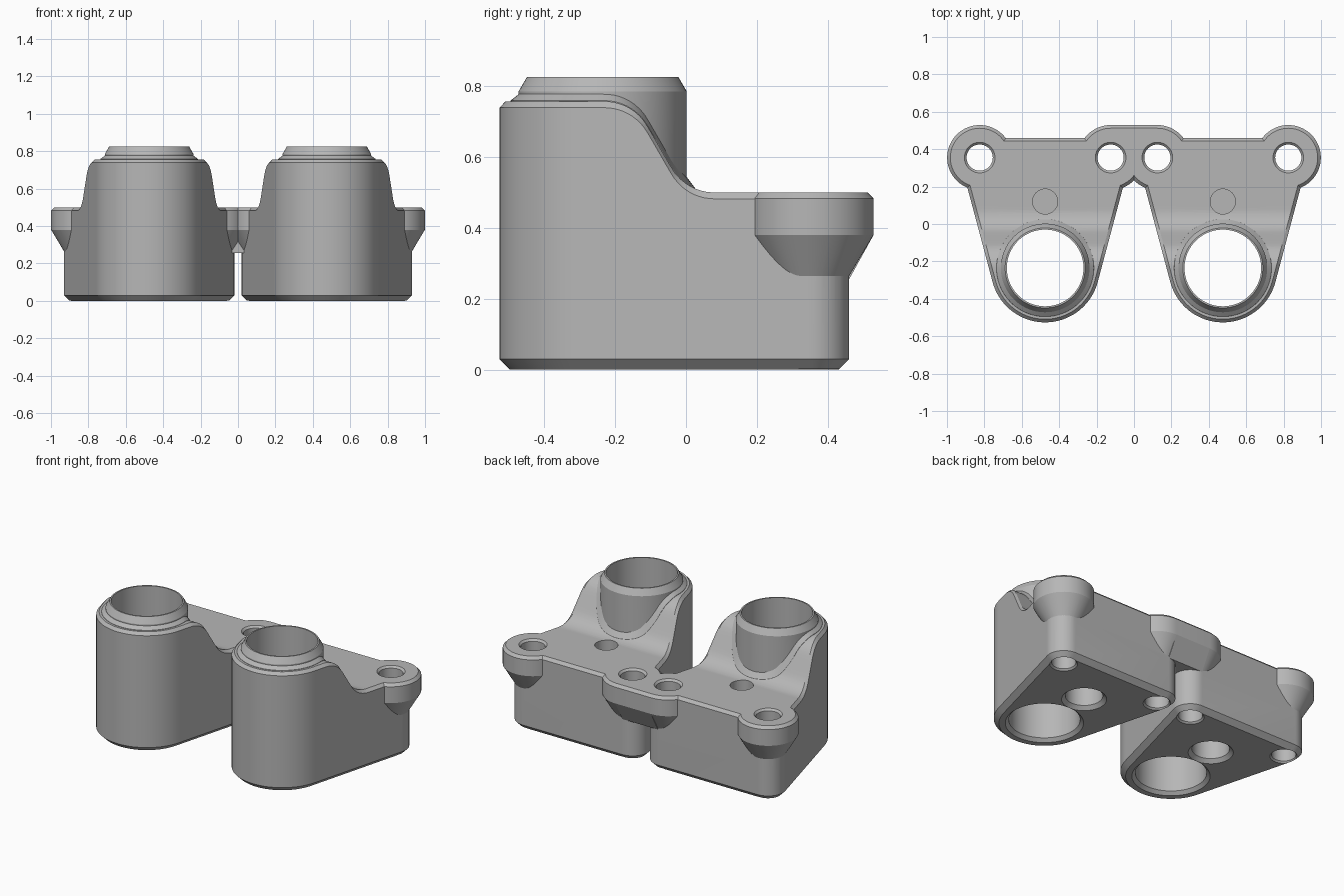
import bpy, bmesh, math
from math import sin, cos, pi

old = bpy.data.objects.get("Cube")
if old:
    bpy.data.objects.remove(old, do_unlink=True)

grey = bpy.data.materials.new("satin_grey")
grey.use_nodes = True
grey.diffuse_color = (0.47, 0.47, 0.47, 1)
grey.node_tree.nodes["Principled BSDF"].inputs["Base Color"].default_value = (0.47, 0.47, 0.47, 1)

MID_X = 0.475                      # centre line of one half
TUBE_Y, TUBE_WALL = -0.235, 0.291  # front barrel
EAR_Y, EAR_DX = 0.355, 0.35        # rear corners and screw ears
CORNER, EAR = 0.105, 0.174
DECK, SHOULDER = 0.5, 0.757


def top_height(y):
    """Deck height: high shoulder, two arcs joined by a 60 degree slope, low deck."""
    r, start, end = 0.14, -0.23, 0.08
    run = r * sin(pi / 3)
    if y <= start:
        return SHOULDER
    if y >= end:
        return DECK
    if y < start + run:
        return SHOULDER - r + math.sqrt(r * r - (y - start) ** 2)
    if y > end - run:
        return DECK + r - math.sqrt(r * r - (end - y) ** 2)
    t = (y - start - run) / (end - start - 2 * run)
    return (SHOULDER - r / 2) * (1 - t) + (DECK + r / 2) * t


def finish(name, bm):
    bmesh.ops.recalc_face_normals(bm, faces=bm.faces)
    mesh = bpy.data.meshes.new(name)
    bm.to_mesh(mesh)
    bm.free()
    mesh.materials.append(grey)
    ob = bpy.data.objects.new(name, mesh)
    bpy.context.collection.objects.link(ob)
    return ob


def bridge(bm, rings):
    for a, b in zip(rings, rings[1:]):
        n = len(a)
        for i in range(n):
            j = (i + 1) % n
            bm.faces.new((a[i], a[j], b[j], b[i]))


def lathe(name, x, y, rings, steps=64):
    """Solid of revolution; a ring height may be a number or a function of y."""
    bm = bmesh.new()
    loops = []
    for r, z in rings:
        loop = []
        for k in range(steps):
            a = 2 * pi * k / steps
            py = y + r * sin(a)
            loop.append(bm.verts.new((x + r * cos(a), py, z(py) if callable(z) else z)))
        loops.append(loop)
    bridge(bm, loops)
    bm.faces.new(loops[0])
    bm.faces.new(loops[-1])
    return finish(name, bm)


def half_outline(inset):
    """Right half of the rounded triangle, front to back."""
    dx, dy = EAR_DX, EAR_Y - TUBE_Y
    phi = math.atan2(dy, dx) - math.acos((TUBE_WALL - CORNER) / math.hypot(dx, dy))
    big, small = TUBE_WALL - inset, CORNER - inset
    front = [(big * cos(a), TUBE_Y + big * sin(a))
             for a in (-pi / 2 + (phi + pi / 2) * k / 24 for k in range(25))]
    back = [(dx + small * cos(a), EAR_Y + small * sin(a))
            for a in (phi + (pi / 2 - phi) * k / 14 for k in range(15))]
    p, q = front[-1], back[0]
    side = [(p[0] + (q[0] - p[0]) * k / 44, p[1] + (q[1] - p[1]) * k / 44) for k in range(1, 44)]
    return front + side + back


def make_body():
    bm = bmesh.new()
    loops = []
    for inset, height in ((0.03, lambda y: 0.0), (0, lambda y: 0.03),
                          (0, lambda y: top_height(y) - 0.018), (0.017, top_height)):
        half = half_outline(inset)
        pts = half + [(-x, y) for x, y in reversed(half[1:])]
        loops.append([bm.verts.new((MID_X + x, y, height(y))) for x, y in pts])
    bridge(bm, loops)
    # Caps are strips across the width so that the deck can curve
    for loop in (loops[0], loops[-1]):
        for i in range(len(loop) // 2):
            quad = [loop[i], loop[i + 1], loop[-i - 1], loop[-i]]
            bm.faces.new(quad if i else quad[:3])
    return finish("twin_barrel_block", bm)


def make_bridge():
    """Straight bar joining the two inner ears."""
    back = EAR_Y + EAR
    profile = [(0.3, DECK), (back - 0.017, DECK), (back, DECK - 0.017), (back, 0.38),
               (0.46, 0.255), (0.3, 0.255)]
    bm = bmesh.new()
    ends = [[bm.verts.new((x, y, z)) for y, z in profile] for x in (-0.06, MID_X - EAR_DX)]
    bridge(bm, ends)
    for e in ends:
        bm.faces.new(e)
    return finish("ear_bridge", bm)


def combine(base, other, operation):
    mod = base.modifiers.new(operation.lower(), "BOOLEAN")
    mod.operation, mod.solver, mod.object = operation, "EXACT", other
    other.hide_render = True
    deps = bpy.context.evaluated_depsgraph_get()
    mesh = bpy.data.meshes.new_from_object(base.evaluated_get(deps))
    base.modifiers.clear()
    base.data = mesh
    bpy.data.objects.remove(other, do_unlink=True)


block = make_body()
ears = (MID_X - EAR_DX, MID_X + EAR_DX)

# Screw ears with conical undersides
for x in ears:
    combine(block, lathe("screw_ear", x, EAR_Y, [
        (0.04, 0.155), (EAR, 0.38), (EAR, DECK - 0.017), (EAR - 0.017, DECK)]), "UNION")
combine(block, make_bridge(), "UNION")

# Barrel collar, its flared foot following the deck
combine(block, lathe("barrel_collar", MID_X, TUBE_Y, [
    (0.2, 0.3), (0.262, lambda y: top_height(y) - 0.015), (0.26, lambda y: top_height(y) + 0.002),
    (0.237, lambda y: top_height(y) + 0.02), (0.237, 0.785), (0.214, 0.825)], 96), "UNION")

# Barrel bore, screw holes and the blind pockets above and below
combine(block, lathe("bore", MID_X, TUBE_Y, [(0.235, -0.01), (0.205, 0.02), (0.205, 0.9)], 96), "DIFFERENCE")
for x in ears:
    combine(block, lathe("screw_hole", x, EAR_Y, [
        (0.09, -0.01), (0.07, 0.01), (0.07, 0.488), (0.092, 0.51)], 48), "DIFFERENCE")
combine(block, lathe("lower_pocket", MID_X, 0.12, [(0.14, -0.01), (0.108, 0.022), (0.108, 0.3)], 48), "DIFFERENCE")
combine(block, lathe("upper_pocket", MID_X, 0.12, [(0.067, 0.4), (0.067, 0.6)], 48), "DIFFERENCE")

# Trim at the centre plane and mirror
bm = bmesh.new()
bm.from_mesh(block.data)
bmesh.ops.bisect_plane(bm, geom=bm.verts[:] + bm.edges[:] + bm.faces[:], plane_co=(0, 0, 0),
                       plane_no=(1, 0, 0), clear_inner=True, dist=1e-5)
copy = bmesh.ops.duplicate(bm, geom=bm.verts[:] + bm.edges[:] + bm.faces[:])["geom"]
for v in (g for g in copy if isinstance(g, bmesh.types.BMVert)):
    v.co.x = -v.co.x
bmesh.ops.reverse_faces(bm, faces=[g for g in copy if isinstance(g, bmesh.types.BMFace)])
bmesh.ops.remove_doubles(bm, verts=bm.verts, dist=1e-4)
bm.to_mesh(block.data)
bm.free()

bpy.ops.object.select_all(action="DESELECT")
block.select_set(True)
bpy.context.view_layer.objects.active = block
bpy.ops.object.shade_smooth_by_angle(angle=math.radians(25))
